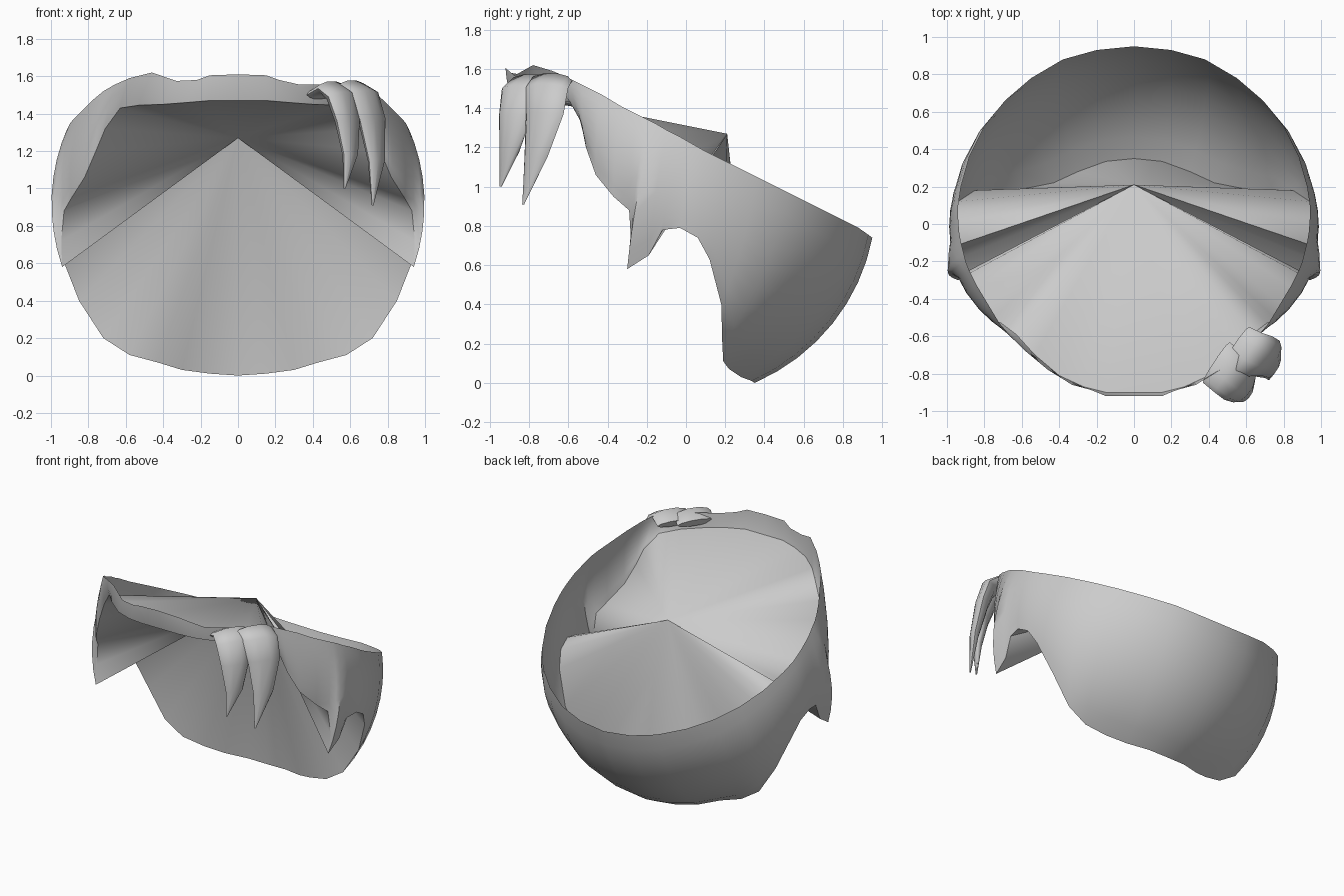
import bpy, bmesh, math
from mathutils import Vector

if "Cube" in bpy.data.objects:
    bpy.data.objects.remove(bpy.data.objects["Cube"])

grey = bpy.data.materials.new("hair_grey")
grey.diffuse_color = (0.6, 0.6, 0.6, 1)
grey.use_nodes = True
grey.node_tree.nodes["Principled BSDF"].inputs["Base Color"].default_value = grey.diffuse_color

# Half outlines, from front centre round the side to back centre
LOWER = [(0, -.9, 1.47), (.15, -.9, 1.47), (.27, -.87, 1.46), (.4, -.81, 1.45), (.53, -.7, 1.445),
         (.63, -.59, 1.43), (.71, -.53, 1.32), (.76, -.51, 1.2), (.82, -.46, 1.06), (.89, -.37, .95),
         (.93, -.29, .88), (.945, -.28, .72), (.94, -.3, .58), (.95, -.19, .65), (.965, -.12, .78),
         (.98, -.03, .79), (.97, .06, .74), (.94, .12, .63), (.85, .18, .4), (.72, .185, .2),
         (.58, .19, .11), (.43, .22, .07), (.3, .28, .03), (.15, .335, .01), (0, .35, 0)]
UPPER = [(0, -.92, 1.61), (.15, -.92, 1.605), (.22, -.89, 1.58), (.33, -.86, 1.575), (.46, -.78, 1.62),
         (.58, -.68, 1.59), (.66, -.6, 1.555), (.72, -.53, 1.52), (.78, -.43, 1.47), (.84, -.33, 1.41),
         (.88, -.25, 1.37), (.9, -.2, 1.345), (.91, -.16, 1.325), (.925, -.1, 1.29), (.935, -.04, 1.26),
         (.94, .03, 1.22), (.94, .1, 1.18), (.925, .2, 1.13), (.88, .36, 1.05), (.8, .52, .97),
         (.69, .66, .9), (.55, .78, .84), (.38, .88, .79), (.2, .93, .755), (0, .95, .74)]
CENTRE = Vector((0, 0, 1))
APEX = Vector((0, .21, 1.27))


def full_loop(half):
    pts = [Vector(p) for p in half]
    return pts + [Vector((-p.x, p.y, p.z)) for p in pts[-2:0:-1]]


def make(name, bm, angle):
    bmesh.ops.remove_doubles(bm, verts=bm.verts, dist=1e-5)
    mesh = bpy.data.meshes.new(name)
    bm.to_mesh(mesh)
    bm.free()
    ob = bpy.data.objects.new(name, mesh)
    mesh.materials.append(grey)
    bpy.context.collection.objects.link(ob)
    bpy.ops.object.select_all(action='DESELECT')
    ob.select_set(True)
    bpy.context.view_layer.objects.active = ob
    bpy.ops.object.shade_smooth_by_angle(angle=math.radians(angle))
    return ob


def bridge(bm, a, b):
    n = len(a)
    for i in range(n):
        j = (i + 1) % n
        bm.faces.new((a[i], a[j], b[j], b[i]))


lower, upper = full_loop(LOWER), full_loop(UPPER)
for p in upper:  # rim dips where the tuft grows out
    if .25 < p.x < .62:
        p.z = min(p.z, 1.555)

# Outer shell: rows swept round the head centre between both outlines
bm = bmesh.new()
rows = []
for k in range(9):
    t = k / 8
    row = []
    for lo, up in zip(lower, upper):
        a, b = lo - CENTRE, up - CENTRE
        d = a.normalized().slerp(b.normalized(), t)
        row.append(bm.verts.new(CENTRE + d * (a.length * (1 - t) + b.length * t)))
    rows.append(row)
for a, b in zip(rows, rows[1:]):
    bridge(bm, a, b)
make("hair_shell", bm, 50)

# Underside: fan from the lower outline to one inner point
bm = bmesh.new()
rim = [bm.verts.new(p) for p in lower]
tip = bm.verts.new(APEX)
for i in range(len(rim)):
    bm.faces.new((rim[(i + 1) % len(rim)], rim[i], tip))
make("hair_underside", bm, 50)


# Tuft strands: flattened tapering tubes hanging at the front
def strand(name, path, widths, depths, sides=10):
    bm = bmesh.new()
    across = Vector((.55, .83, 0)).normalized()
    pts = [Vector(p) for p in path]
    rings = []
    for i, p in enumerate(pts):
        along = pts[min(i + 1, len(pts) - 1)] - pts[max(i - 1, 0)]
        out = along.cross(across).normalized()
        rings.append([bm.verts.new(p + across * widths[i] * math.cos(s) + out * depths[i] * math.sin(s))
                      for s in (2 * math.pi * k / sides for k in range(sides))])
    for a, b in zip(rings, rings[1:]):
        bridge(bm, a, b)
    bm.faces.new(rings[0])
    bm.faces.new(rings[-1])
    bmesh.ops.recalc_face_normals(bm, faces=bm.faces)
    make(name, bm, 60)


strand("tuft_strand_inner",
       [(.44, -.74, 1.5), (.5, -.79, 1.535), (.55, -.84, 1.49), (.585, -.87, 1.36), (.6, -.9, 1.18), (.57, -.945, 1.0)],
       [.13, .13, .12, .1, .06, .005], [.03, .04, .05, .045, .03, .005])
strand("tuft_strand_outer",
       [(.55, -.65, 1.5), (.61, -.69, 1.54), (.67, -.71, 1.5), (.715, -.72, 1.37), (.74, -.765, 1.15), (.72, -.83, .91)],
       [.12, .13, .13, .115, .07, .005], [.03, .04, .05, .045, .03, .005])
